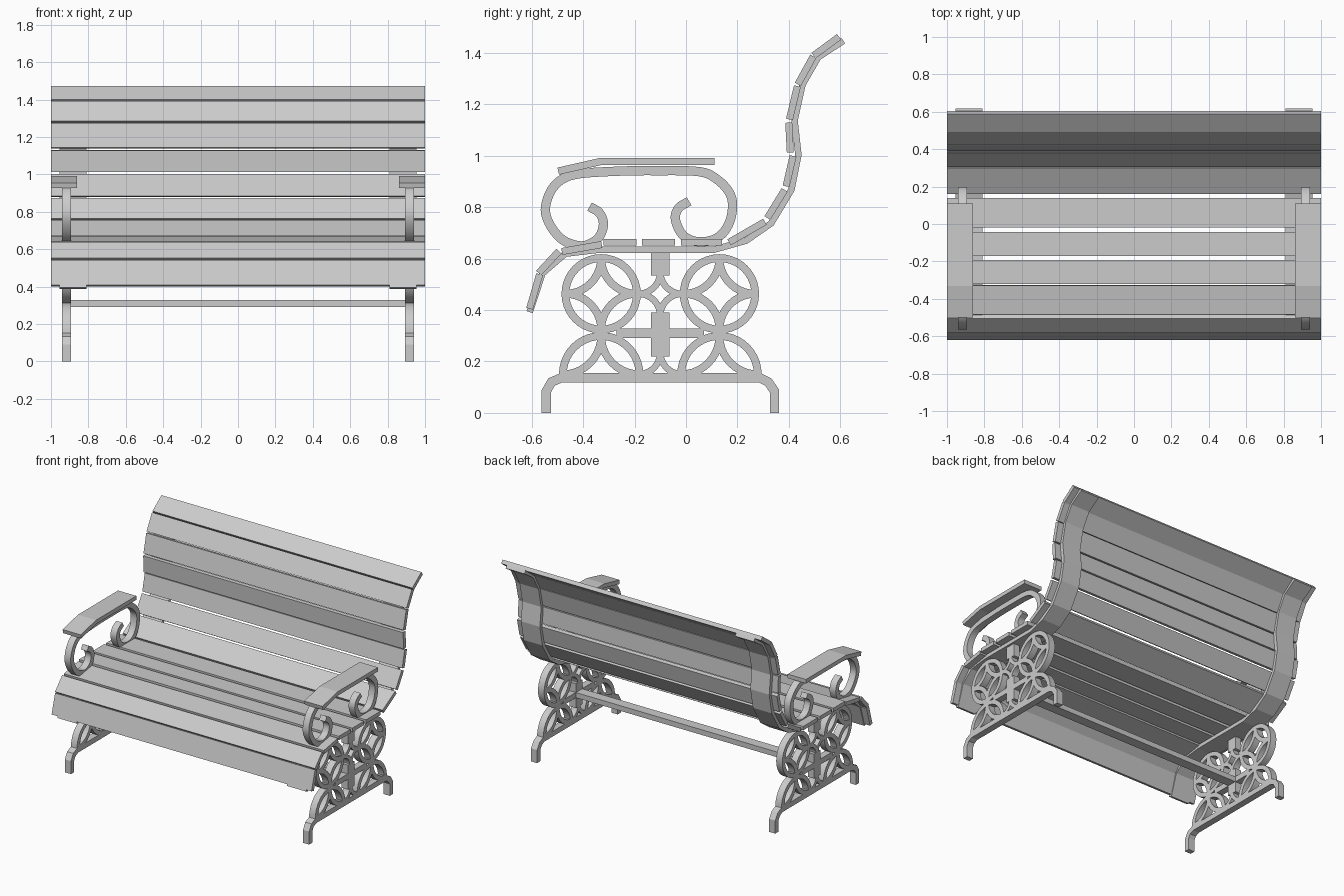
import bpy, bmesh, math
from mathutils import Vector

if "Cube" in bpy.data.objects:
    bpy.data.objects.remove(bpy.data.objects["Cube"])


def smooth(pts, n=5):
    """Catmull-Rom curve through 2D points."""
    p = [Vector(q) for q in pts]
    p = [2 * p[0] - p[1]] + p + [2 * p[-1] - p[-2]]
    out = []
    for i in range(1, len(p) - 2):
        a, b, c, d = p[i - 1:i + 3]
        for k in range(n):
            t = k / n
            out.append(0.5 * (2 * b + (c - a) * t + (2 * a - 5 * b + 4 * c - d) * t**2
                              + (3 * b - a - 3 * c + d) * t**3))
    return out + [p[-2]]


def arc(cy, cz, r, a0, a1, n):
    return [(cy + r * math.cos(math.radians(a0 + (a1 - a0) * i / n)),
             cz + r * math.sin(math.radians(a0 + (a1 - a0) * i / n))) for i in range(n + 1)]


def ribbon(bm, pts, thick, x0, x1):
    """Flat band following a path in the y-z plane, spanning x0..x1."""
    p = [Vector(q) for q in pts]
    closed = (p[0] - p[-1]).length < 1e-5
    if closed:
        p.pop()
    n, rings = len(p), []
    for i in range(n):
        a = p[i] - p[i - 1] if closed or i > 0 else p[1] - p[0]
        b = p[(i + 1) % n] - p[i] if closed or i < n - 1 else a
        a, b = a.normalized(), b.normalized()
        t = (a + b).normalized()
        off = Vector((t.y, -t.x)) * (thick / 2 / max(0.5, t.dot(a)))
        q0, q1 = p[i] + off, p[i] - off
        rings.append([bm.verts.new((x, *q)) for x, q in
                      ((x0, q0), (x1, q0), (x1, q1), (x0, q1))])
    for i in range(n if closed else n - 1):
        r, s = rings[i], rings[(i + 1) % n]
        for k in range(4):
            m = (k + 1) % 4
            bm.faces.new((r[k], r[m], s[m], s[k]))
    if not closed:
        bm.faces.new(rings[0])
        bm.faces.new(rings[-1])


def make(name, bands, x0, x1, mirror=True, shade=False):
    """One object made of several (path, thickness) bands."""
    bm = bmesh.new()
    for pts, thick in bands:
        ribbon(bm, pts, thick, x0, x1)
    bmesh.ops.recalc_face_normals(bm, faces=bm.faces[:])
    me = bpy.data.meshes.new(name)
    bm.to_mesh(me)
    bm.free()
    ob = bpy.data.objects.new(name, me)
    bpy.context.collection.objects.link(ob)
    if shade:
        bpy.ops.object.select_all(action='DESELECT')
        ob.select_set(True)
        bpy.context.view_layer.objects.active = ob
        bpy.ops.object.shade_smooth_by_angle(angle=math.radians(30))
    if mirror:
        ob.modifiers.new("Mirror", 'MIRROR').use_bisect_axis[0] = False
    return ob


# slats: upper-face start and end in (y, z)
T = 0.027
slats = [
    ((-.621, .409), (-.582, .543)), ((-.583, .553), (-.504, .638)), ((-.485, .641), (-.33, .668)),
    ((-.32, .677), (-.192, .677)), ((-.172, .677), (-.043, .677)), ((-.02, .677), (.14, .677)),
    ((.161, .675), (.30, .755)), ((.305, .765), (.372, .874)), ((.376, .884), (.403, 1.002)),
    ((.392, 1.012), (.386, 1.128)), ((.389, 1.144), (.420, 1.274)),
    ((.423, 1.284), (.483, 1.393)), ((.488, 1.400), (.587, 1.473))]
for i, (a, b) in enumerate(slats):
    a, b = Vector(a), Vector(b)
    d = (b - a).normalized()
    off = Vector((d.y, -d.x)) * T / 2
    make(f"slat_{i + 1}", [([a + off, b + off], T)], -1, 1, mirror=False)

# bent straps carrying the slats
strap = [(-.608, .392), (-.558, .543), (-.470, .619), (-.337, .635), (.11, .635), (.234, .670),
         (.331, .737), (.410, .868), (.437, 1.004), (.422, 1.137), (.453, 1.277), (.514, 1.383),
         (.612, 1.447)]
make("slat_support", [(strap, .025)], .81, .955)

# armrest boards and scrolls
make("armrest_board", [([(-.497, .940), (-.33, .978), (.11, .978)], .028)], .86, 1.0)
scroll = [(-.375, .802), (-.337, .778), (-.321, .735), (-.337, .685), (-.375, .657), (-.418, .650),
          (-.48, .673), (-.527, .728), (-.547, .79), (-.527, .86), (-.484, .907), (-.414, .930),
          (-.26, .940), (-.12, .942), (.052, .938), (.122, .907), (.169, .856), (.181, .80),
          (.165, .732), (.122, .681), (.052, .665), (-.01, .689), (-.041, .751), (-.029, .796),
          (.012, .823)]
make("armrest_scroll", [(smooth(scroll), .036)], .893, .94, shade=True)

# cast side frames: rings with four inward arcs, bars and feet
W, R, ZU, ZL, YC = .03, .139, .463, .150, -.10


def star(cy, cz, r, quads, w):
    """Concave arcs joining the axis points of a circle."""
    return [(arc(cy + sy * r, cz + sz * r, r, a, a + 90, 10), w)
            for sy, sz, a in quads]


TOP = [(1, 1, 180), (-1, 1, 270)]
ALL = TOP + [(-1, -1, 0), (1, -1, 90)]
bands = []
for cy in (-.33, .13):
    bands += [(arc(cy, ZU, R, 0, 360, 40), W), (arc(cy, ZL, R + .01, 0, 180, 20), W)]
    bands += star(cy, ZU, R, ALL, W) + star(cy, ZL, R + .01, TOP, W)
bands += star(YC, ZU, .085, ALL, .025) + star(YC, ZL, .085, TOP, .025)
bands += [([(YC, .625), (YC, .535)], .072), ([(YC, .39), (YC, .22)], .072),
          ([(-.27, .31), (.07, .31)], .038)]
make("side_lattice", bands, .893, .94, shade=True)
feet = [(-.543, 0), (-.543, .085), (-.523, .12), (-.484, .137), (.286, .137), (.32, .12),
        (.344, .085), (.344, 0)]
make("foot_rail", [(feet, .036)], .893, .94)

# stretcher between the side frames
make("stretcher", [([(YC - .035, .31), (YC + .035, .31)], .036)], -.9, .9, mirror=False)
